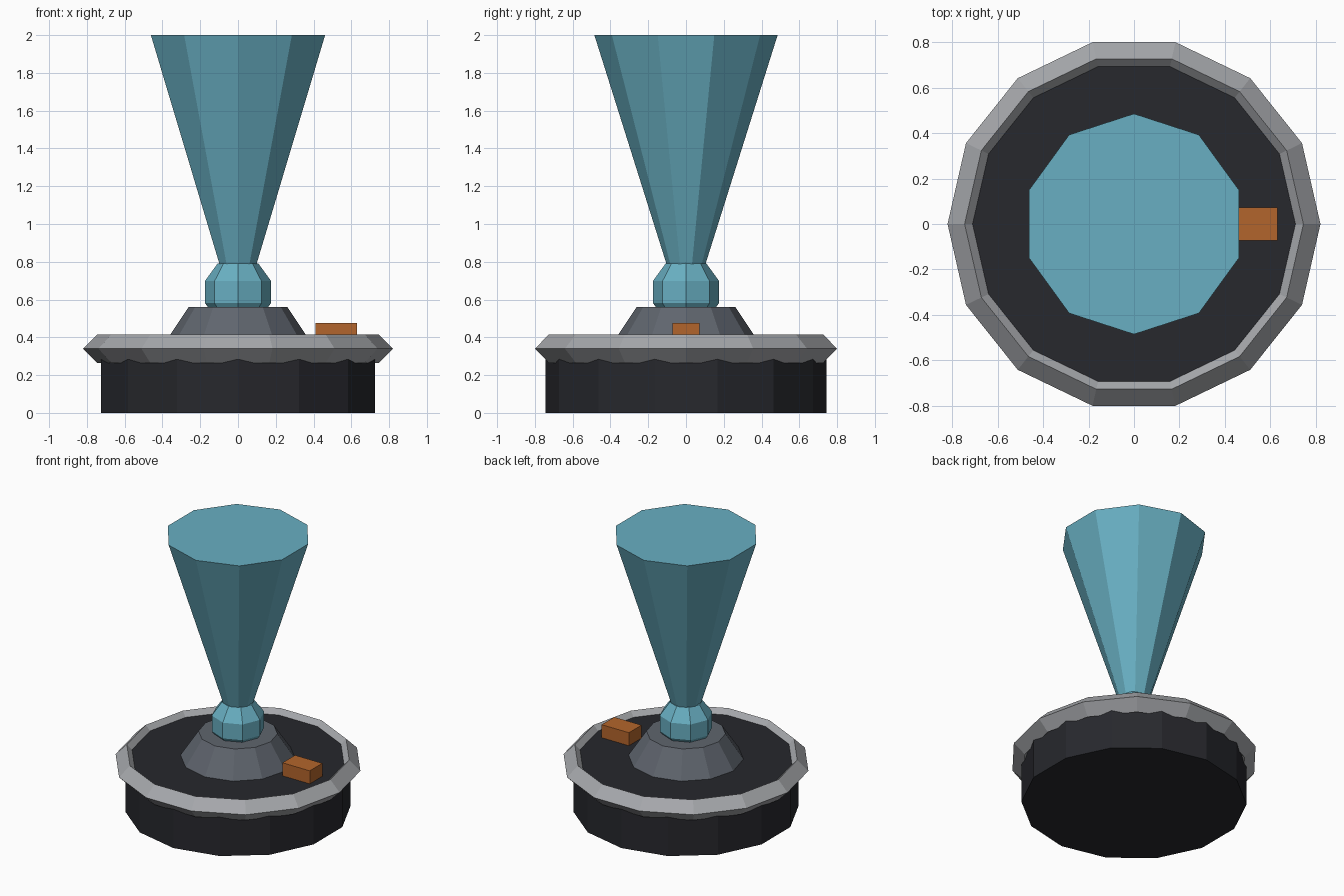
import bpy

if "Cube" in bpy.data.objects:
    bpy.data.objects.remove(bpy.data.objects["Cube"])


def finish(name, color):
    obj = bpy.context.object
    obj.name = name
    mat = bpy.data.materials.new(name + "_paint")
    mat.diffuse_color = (*color, 1)
    mat.use_nodes = True
    mat.node_tree.nodes["Principled BSDF"].inputs["Base Color"].default_value = mat.diffuse_color
    obj.data.materials.append(mat)
    return obj


def frustum(name, sides, r_bottom, r_top, z0, z1, color):
    bpy.ops.mesh.primitive_cone_add(vertices=sides, radius1=r_bottom, radius2=r_top,
                                    depth=z1 - z0, location=(0, 0, (z0 + z1) / 2))
    return finish(name, color)


BLACK = (0.02, 0.021, 0.026)
STEEL = (0.115, 0.13, 0.155)
BLUE = (0.14, 0.43, 0.54)
ORANGE = (0.45, 0.13, 0.025)

# Round base drum and the raised mount on it
frustum("base", 14, 0.745, 0.745, 0.0, 0.38, BLACK)
frustum("mount", 12, 0.385, 0.262, 0.375, 0.56, STEEL)

# Diamond-section rim around the drum
bpy.ops.mesh.primitive_torus_add(major_segments=14, minor_segments=4, major_radius=0.745,
                                 minor_radius=0.075, location=(0, 0, 0.34))
finish("rim", (0.38, 0.39, 0.41))

# Faceted knob
bpy.ops.mesh.primitive_uv_sphere_add(segments=8, ring_count=5, radius=0.185,
                                     location=(0, 0, 0.64))
finish("knob", BLUE)

# Flaring beam, widest at the top
frustum("beam", 10, 0.085, 0.485, 0.73, 2.0, BLUE)

# Small block on the deck
bpy.ops.mesh.primitive_cube_add(size=1, location=(0.52, 0, 0.4225))
block = bpy.context.object
block.scale = (0.22, 0.145, 0.105)
finish("control_block", ORANGE)
